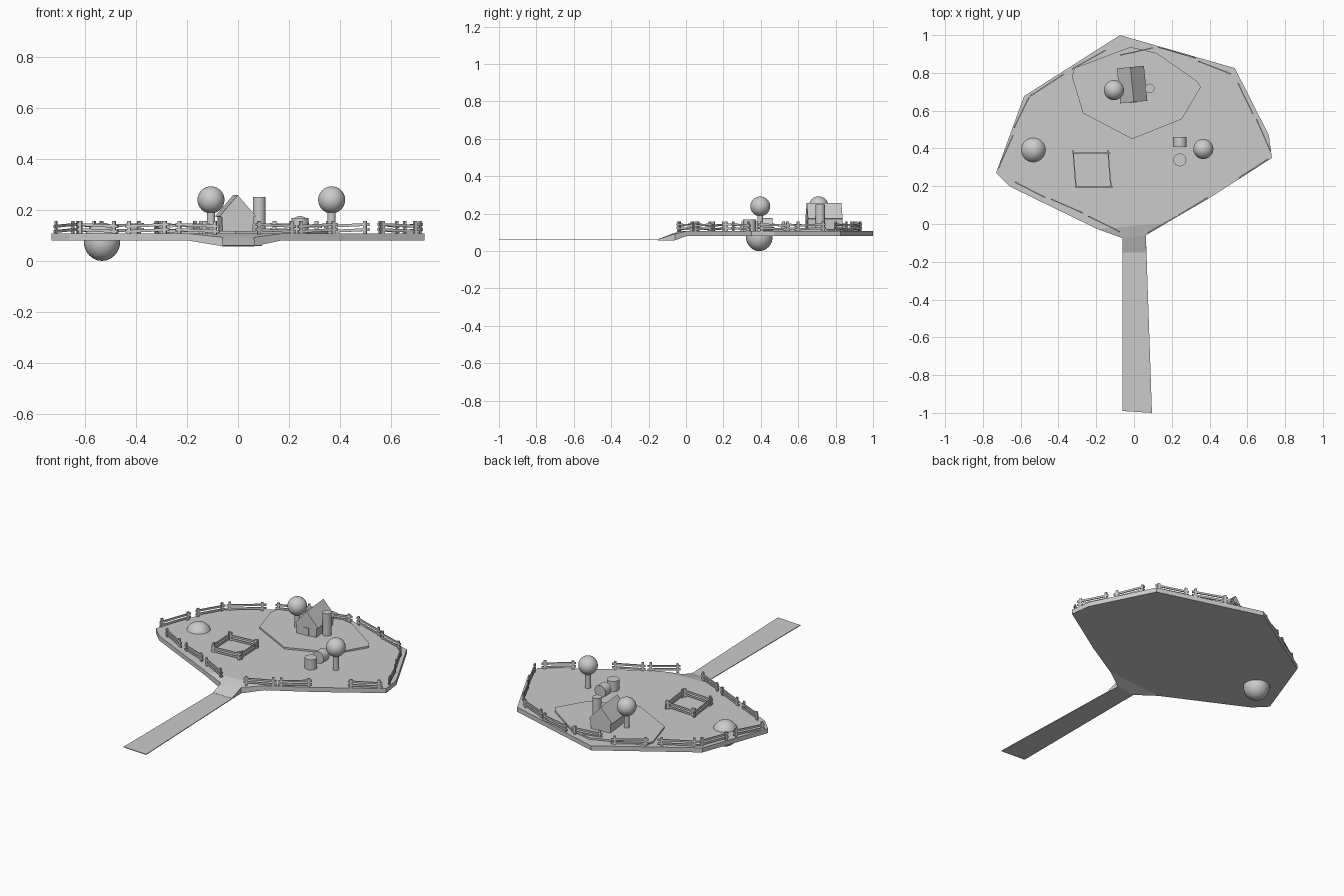
import bpy, bmesh, math
from mathutils import Vector

if "Cube" in bpy.data.objects:
    bpy.data.objects.remove(bpy.data.objects["Cube"])

TOP, BOT = 0.107, 0.08


def mesh_object(name, verts, faces):
    me = bpy.data.meshes.new(name)
    bm = bmesh.new()
    vs = [bm.verts.new(v) for v in verts]
    for f in faces:
        bm.faces.new([vs[i] for i in f])
    bmesh.ops.recalc_face_normals(bm, faces=bm.faces)
    bm.to_mesh(me)
    bm.free()
    ob = bpy.data.objects.new(name, me)
    bpy.context.collection.objects.link(ob)
    return ob


def prism(name, low, high):
    # closed solid between two matching loops
    n = len(low)
    sides = [(i, (i + 1) % n, n + (i + 1) % n, n + i) for i in range(n)]
    return mesh_object(name, low + high, [tuple(range(n)), tuple(range(n, 2 * n))] + sides)


def plate(name, pts, z0, z1):
    return prism(name, [(x, y, z0) for x, y in pts], [(x, y, z1) for x, y in pts])


def sphere(name, loc, r):
    bpy.ops.mesh.primitive_uv_sphere_add(segments=32, ring_count=16, radius=r, location=loc)
    bpy.context.object.name = name
    bpy.ops.object.shade_smooth()


def cylinder(name, loc, r, h, rot=(0, 0, 0)):
    bpy.ops.mesh.primitive_cylinder_add(vertices=24, radius=r, depth=h, location=loc, rotation=rot)
    bpy.context.object.name = name
    bpy.ops.object.shade_smooth_by_angle(angle=math.radians(40))


def beam(name, a, b, width, height):
    # box running from a to b
    a, b = Vector(a), Vector(b)
    d = b - a
    s = Vector((-d.y, d.x, 0)).normalized() * width / 2
    u = Vector((0, 0, height / 2))
    ring = [-s - u, s - u, s + u, -s + u]
    return prism(name, [a + o for o in ring], [b + o for o in ring])


def fence(a, b, tilt=0.004):
    # two slightly sloping rails on two posts
    a, b = Vector((*a, 0)), Vector((*b, 0))
    d = (b - a).normalized()
    for z in (0.119, 0.139):
        beam("fence_rail", a + Vector((0, 0, z - tilt)), b + Vector((0, 0, z + tilt)), 0.006, 0.011)
    for t in (0.08, 0.9):
        p = a.lerp(b, t) + Vector((0, 0, 0.13))
        beam("fence_post", p - d * 0.007, p + d * 0.007, 0.008, 0.054)


# island slab
outline = [(0.17, 0.004), (0.40, 0.138), (0.73, 0.35), (0.714, 0.47), (0.534, 0.825), (-0.074, 1.0),
           (-0.582, 0.677), (-0.73, 0.27), (-0.66, 0.20), (-0.196, -0.026)]
plate("island", outline, BOT, TOP)

# sloping entrance, as successive cross-sections
low = [(-0.196, -0.026, BOT), (0.17, 0.004, BOT), (-0.06, -0.075, 0.057), (0.063, -0.06, 0.057),
       (-0.06, -0.15, 0.057), (0.065, -0.15, 0.057)]
high = [(x, y, z) for (x, y, _), z in zip(low, (TOP, TOP, 0.092, 0.092, 0.063, 0.063))]
ramp_faces = [(0, 1, 7, 6), (4, 5, 11, 10)]
for i in (0, 2):
    ramp_faces += [(i, i + 1, i + 3, i + 2), (i + 6, i + 7, i + 9, i + 8),
                   (i, i + 2, i + 8, i + 6), (i + 1, i + 3, i + 9, i + 7)]
mesh_object("entrance_ramp", low + high, ramp_faces)

# path
plate("path", [(-0.06, -0.12), (-0.06, -0.99), (0.095, -1.0), (0.065, -0.12)], 0.058, 0.062)

# raised plot under the house
plate("house_plot", [(-0.317, 0.825), (-0.328, 0.778), (-0.27, 0.587), (-0.01, 0.45), (0.254, 0.556),
                     (0.354, 0.725), (0.333, 0.757), (0.12, 0.905), (-0.02, 0.937)], 0.1, 0.117)

# house, door and chimney tower
profile = [(-0.06, 0.11), (0.06, 0.11), (0.062, 0.172), (0.072, 0.174), (0, 0.258), (-0.072, 0.174), (-0.062, 0.172)]
house = prism("house", [(x, -0.093, z) for x, z in profile], [(x, 0.093, z) for x, z in profile])
door = plate("house_door", [(-0.02, -0.097), (0.016, -0.097), (0.016, -0.09), (-0.02, -0.09)], 0.115, 0.162)
for ob in (house, door):
    ob.location = (-0.01, 0.738, 0)
    ob.rotation_euler.z = math.radians(5.5)
cylinder("tower", (0.083, 0.718, 0.18), 0.025, 0.14)

# trees and half-buried mound
for x, y in ((-0.106, 0.709), (0.367, 0.397)):
    cylinder("tree_trunk", (x, y, 0.155), 0.016, 0.1)
    sphere("tree_crown", (x, y, 0.239), 0.053)
sphere("mound", (-0.533, 0.392, 0.075), 0.071)
bpy.context.object.scale.z = 0.075 / 0.071

# barrels, one upright and one on its side
cylinder("standing_barrel", (0.243, 0.339, 0.137), 0.034, 0.062)
cylinder("lying_barrel", (0.243, 0.434, 0.14), 0.036, 0.055, (math.pi / 2, 0, 0))

# animal pen
fence((-0.323, 0.392), (-0.307, 0.192))
fence((-0.138, 0.392), (-0.122, 0.192))
fence((-0.325, 0.375), (-0.125, 0.375))
fence((-0.313, 0.196), (-0.112, 0.196))

# boundary fences
sections = [((-0.63, 0.222), (-0.47, 0.14)), ((-0.44, 0.132), (-0.27, 0.058)), ((-0.243, 0.042), (-0.074, -0.042)),
            ((-0.72, 0.291), (-0.64, 0.471)), ((-0.635, 0.508), (-0.556, 0.672)),
            ((-0.55, 0.677), (-0.37, 0.794)), ((-0.328, 0.82), (-0.15, 0.92)),
            ((-0.074, 0.894), (0.1, 0.932)), ((0.127, 0.937), (0.328, 0.878)), ((0.339, 0.862), (0.515, 0.794)),
            ((0.55, 0.746), (0.63, 0.582)), ((0.648, 0.556), (0.722, 0.386)),
            ((0.07, -0.048), (0.225, 0.04)), ((0.235, 0.046), (0.39, 0.14)), ((0.555, 0.244), (0.71, 0.344))]
for i, (a, b) in enumerate(sections):
    fence(a, b, 0.004 if i % 2 else -0.004)
